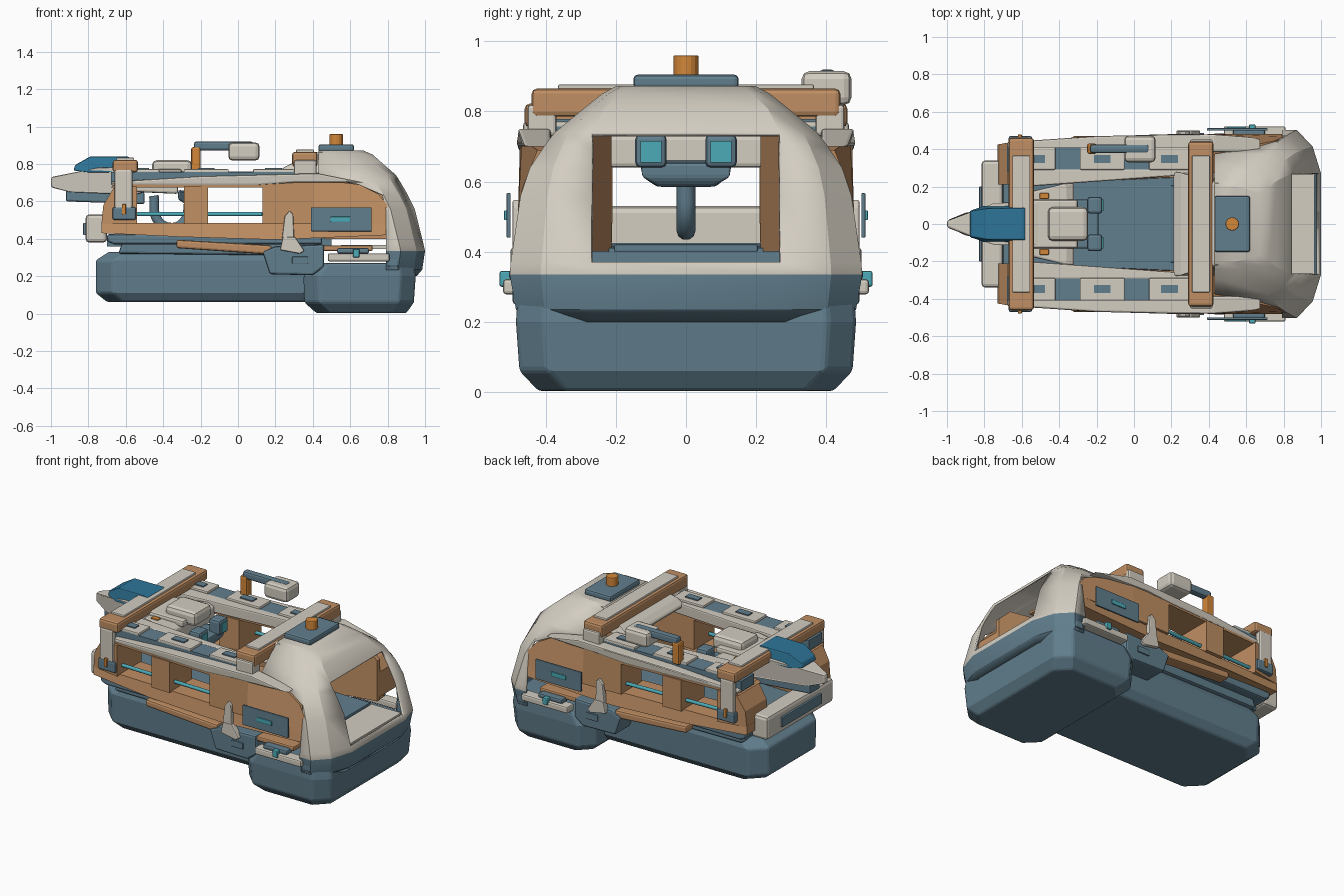
import bpy, bmesh, math
from mathutils import Vector

if "Cube" in bpy.data.objects:
    bpy.data.objects.remove(bpy.data.objects["Cube"])


def material(name, r, g, b):
    m = bpy.data.materials.new(name)
    m.diffuse_color = [((c / 255 + 0.055) / 1.055) ** 2.4 for c in (r, g, b)] + [1]
    m.use_nodes = True
    m.node_tree.nodes["Principled BSDF"].inputs["Base Color"].default_value = m.diffuse_color
    return m


WHITE = material("off_white", 211, 205, 193)
BLUE = material("slate_blue", 97, 126, 141)
BROWN = material("tan_brown", 192, 143, 99)
TEAL = material("teal", 76, 170, 183)
CANOPY = material("deep_blue", 46, 117, 152)
ORANGE = material("orange", 210, 135, 57)


def finish(name, bm, mats, bevel=0.0, seg=2):
    bmesh.ops.recalc_face_normals(bm, faces=bm.faces)
    me = bpy.data.meshes.new(name)
    bm.to_mesh(me)
    bm.free()
    ob = bpy.data.objects.new(name, me)
    bpy.context.collection.objects.link(ob)
    for m in mats:
        me.materials.append(m)
    if bevel:
        b = ob.modifiers.new("bevel", "BEVEL")
        b.width, b.segments = bevel, seg
        b.limit_method, b.angle_limit = "ANGLE", math.radians(35)
    return ob


def prism(name, pts, y0, y1, mat, bevel=0.0):
    """Side outline (x, z) spanned across y; y0 and y1 may be functions of x, z."""
    f0 = y0 if callable(y0) else lambda x, z: y0
    f1 = y1 if callable(y1) else lambda x, z: y1
    bm = bmesh.new()
    a = [bm.verts.new((x, f0(x, z), z)) for x, z in pts]
    b = [bm.verts.new((x, f1(x, z), z)) for x, z in pts]
    bm.faces.new(a)
    bm.faces.new(b[::-1])
    for i in range(len(pts)):
        j = (i + 1) % len(pts)
        bm.faces.new((a[i], b[i], b[j], a[j]))
    return finish(name, bm, [mat], bevel)


def box(name, x0, x1, y0, y1, z0, z1, mat, bevel=0.0):
    return prism(name, [(x0, z0), (x1, z0), (x1, z1), (x0, z1)], y0, y1, mat, bevel)


def sym(name, pts, half, mat, bevel=0.0):
    """Centred prism whose half width is a number or function."""
    h = half if callable(half) else lambda x, z: half
    return prism(name, pts, lambda x, z: -h(x, z), h, mat, bevel)


def tub(name, rows, c, mat, bevel=0.0):
    """Stack of outlines with cut corners; rows are (z, x0, x1, half width)."""
    bm = bmesh.new()
    rings = []
    for z, x0, x1, w in rows:
        ring = [(x0 + c, w), (x1 - c, w), (x1, w - c), (x1, c - w), (x1 - c, -w), (x0 + c, -w), (x0, c - w), (x0, w - c)]
        rings.append([bm.verts.new((x, y, z)) for x, y in ring])
    for lo, hi in zip(rings, rings[1:]):
        for i in range(8):
            bm.faces.new((lo[i], lo[(i + 1) % 8], hi[(i + 1) % 8], hi[i]))
    bm.faces.new(rings[0])
    bm.faces.new(rings[-1])
    return finish(name, bm, [mat], bevel)


def rod(name, a, b, r, mat, n=16):
    a, b = Vector(a), Vector(b)
    bm = bmesh.new()
    bmesh.ops.create_cone(bm, cap_ends=True, segments=n, radius1=r, radius2=r, depth=(b - a).length)
    bm.transform((b - a).to_track_quat("Z", "Y").to_matrix().to_4x4())
    bmesh.ops.translate(bm, verts=bm.verts, vec=(a + b) / 2)
    return finish(name, bm, [mat], 0.005)


def clamp(v):
    return max(0.0, min(1.0, v))


# Long lower hull, deck layers and rear pod
tub("lower_hull", [(.062, -.70, .44, .29), (.11, -.76, .45, .325), (.285, -.76, .45, .33), (.33, -.69, .45, .315)],
    .09, BLUE, .012)
sym("hull_deck", [(-.64, .32), (.45, .31), (.45, .375), (-.62, .38)], .345, BLUE, .012)
sym("upper_deck", [(-.70, .385), (-.66, .37), (.45, .37), (.45, .415), (-.70, .425)], .40, BLUE, .012)
tub("rear_pod", [(.002, .42, .90, .42), (.06, .355, .94, .475), (.20, .35, .95, .485), (.27, .40, .94, .48)],
    .08, BLUE, .012)
box("cabin_floor", -.7, .5, -.27, .27, .36, .41, BLUE)
box("cabin_floor_plate", -.28, .80, -.205, .205, .40, .42, BLUE, .004)
box("window_sill", .55, .965, -.28, .28, .345, .368, WHITE)

# Rear hood: stacked plan outlines (z, front x, rear x, half width), back window left open
levels = [(.20, .79, .955, .455), (.235, .79, .985, .485), (.335, .79, 1.0, .503), (.37, .79, .992, .50),
          (.56, .79, .945, .472), (.64, .77, .905, .445), (.70, .63, .87, .405), (.74, .43, .845, .375),
          (.81, .43, .765, .29), (.85, .43, .72, .24), (.872, .43, .67, .20)]
bm = bmesh.new()
rings = []
for z, xf, xr, w in levels:
    c = min(.27, w * .8)
    half = [(xf, w), (max(xf, xr - .13), w), (xr - .045, c + (w - c) * .62), (xr, c)]
    ring = half + [(x, -y) for x, y in half[::-1]]
    rings.append([bm.verts.new((x, y, z)) for x, y in ring])
for k in range(len(rings) - 1):
    for i in range(7):
        if i == 3 and .36 < levels[k][0] < .73:
            continue
        f = bm.faces.new((rings[k][i], rings[k][i + 1], rings[k + 1][i + 1], rings[k + 1][i]))
        f.material_index = 1 if levels[k][0] < .33 else 0
        f.smooth = True
bm.faces.new(rings[-1])
hood = finish("rear_hood", bm, [WHITE, BLUE])
hood.data.set_sharp_from_angle(angle=math.radians(24))
s = hood.modifiers.new("thickness", "SOLIDIFY")
s.thickness, s.offset = .016, -1
sym("hood_visor", [(.21, .735), (.46, .75), (.46, .865), (.42, .865), (.25, .785), (.21, .755)],
    lambda x, z: .28 if z < .8 else .22, WHITE, .015)
box("cabin_ceiling", .46, .62, -.21, .21, .73, .745, BROWN)
box("roof_plate", .43, .62, -.15, .15, .865, .905, BLUE, .012)
rod("roof_beacon", (.525, 0, .9), (.525, 0, .96), .036, ORANGE)


# Side wall thickness narrows to the front, and leans in beneath the hood
def inner(x, z):
    return .21 + .065 * clamp((x + .45) / .67)


def outer(x, z):
    return .425 + .035 * clamp((x + .73) / .2) + .02 * clamp((x + .5) / .9) - .4 * max(0, z - .55) * clamp((x - .35) / .3)


wall = {"sill": [(-.73, .43), (-.3, .41), (.2, .395), (.8, .42), (.8, .485), (-.73, .485)],
        "header": [(-.68, .675), (.13, .675), (.13, .70), (-.66, .69)],
        "front_pillar": [(-.73, .48), (-.54, .48), (-.54, .68), (-.66, .68), (-.72, .58)],
        "middle_pillar": [(-.29, .48), (-.16, .48), (-.16, .68), (-.29, .68)],
        "rear_panel": [(.13, .48), (.40, .48), (.40, .72), (.13, .70)],
        "hood_panel": [(.40, .48), (.8, .48), (.8, .58), (.75, .64), (.65, .69), (.40, .72)]}

for sgn, side in ((-1, "right"), (1, "left")):
    def p(name, pts, a, b, mat, bevel=0.0):
        fa = a if callable(a) else lambda x, z: a
        fb = b if callable(b) else lambda x, z: b
        return prism(f"{side}_{name}", pts, lambda x, z: sgn * fa(x, z), lambda x, z: sgn * fb(x, z), mat, bevel)

    def q(name, x0, x1, y0, y1, z0, z1, mat, bevel=0.0):
        return p(name, [(x0, z0), (x1, z0), (x1, z1), (x0, z1)], y0, y1, mat, bevel)

    # Brown side walls with two openings, and the cabin liner
    for n, pts in wall.items():
        p("wall_" + n, pts, inner, outer, BROWN)
    p("cabin_liner", [(.46, .40), (.80, .40), (.80, .66), (.72, .735), (.46, .735)],
      lambda x, z: .212 + .06 * clamp((x - .46) / .3), .30, BROWN)
    rod(side + "_window_rail", (-.57, sgn * .40, .532), (.13, sgn * .42, .532), .012, TEAL, 8)
    # Upper rails and deck strip
    top = [(-.68, .685), (.1, .685), (.3, .70), (.68, .70), (.43, .75), (.2, .745), (-.2, .735), (-.68, .705)]
    p("outer_rail", top, .385, lambda x, z: outer(x, .5) + .004 - .08 * max(0, x - .4), WHITE, .01)
    p("inner_rail", [(-.6, .69), (.3, .69), (.3, .76), (-.6, .76)], lambda x, z: inner(x, z) - .012, .293, WHITE, .008)
    q("deck_strip", -.68, .3, .28, .41, .69, .757, BLUE)
    for i, (x0, x1, xm) in enumerate(((-.56, -.42, -.52), (-.29, -.05, -.17), (.08, .3, .19))):
        q(f"deck_pad_{i}", x0, x1, .29, .41, .75, .772, WHITE, .006)
        q(f"pad_inlay_{i}", xm - .045, xm + .045, .325, .37, .77, .779, BLUE)
    # Door panel with handle
    q("door_panel", .39, .715, .50, .512, .44, .567, BLUE, .003)
    q("door_handle", .495, .60, .51, .519, .49, .518, TEAL, .003)
    # Skid, stirrup, fin and running board
    p("skid", [(-.33, .35), (.18, .315), (.18, .365), (-.33, .395)], .39, .47, BROWN, .012)
    p("stirrup", [(.13, .33), (.17, .21), (.40, .205), (.46, .25), (.46, .37), (.2, .36)], .32, .478, BLUE, .012)
    q("stirrup_plate", .29, .375, .475, .487, .265, .305, BLUE, .004)
    p("fin", [(.235, .40), (.25, .52), (.275, .55), (.295, .53), (.30, .40)], .465, .495, WHITE, .006)
    p("fin_foot", [(.225, .34), (.24, .41), (.305, .41), (.355, .335), (.33, .32)], .46, .50, WHITE, .006)
    q("lower_trim", .33, .72, .38, .462, .335, .365, BROWN, .008)
    q("step_block", .53, .70, .44, .505, .32, .35, BLUE, .01)
    q("running_board", .48, .81, .45, .522, .278, .322, WHITE, .01)
    q("board_knob", .615, .65, .49, .532, .30, .345, TEAL, .006)
    q("board_clip", .80, .86, .46, .495, .25, .335, BLUE, .01)
    # Front posts and rear bar brackets
    q("front_post", -.66, -.565, .425, .465, .55, .77, WHITE, .01)
    q("post_box", -.67, -.545, .42, .47, .50, .57, BLUE, .01)
    q("post_latch", -.62, -.60, .46, .478, .53, .585, ORANGE, .003)
    q("bar_bracket", .30, .42, .37, .452, .73, .82, WHITE, .01)
    # Eyes and turret details
    q("eye_housing", -.25, -.17, .055, .145, .64, .735, BLUE, .015)
    q("eye_lens", -.172, -.164, .07, .13, .655, .716, TEAL)
    q("turret_stud", -.505, -.455, .135, .165, .735, .758, ORANGE, .004)

# Crossbars with pale top strips
for n, x0, x1, w, z0, z1 in (("front", -.67, -.535, .46, .755, .822), ("rear", .29, .425, .44, .785, .865)):
    box(n + "_crossbar", x0, x1, -w, w, z0, z1, BROWN, .014)
    box(n + "_crossbar_strip", x0 + .02, x1 - .02, -.365, .365, z1 - .01, z1 + .012, WHITE, .005)

# Front block
box("front_block", -.815, -.70, -.34, .34, .38, .53, WHITE, .02)
box("front_block_plate", -.828, -.81, -.2, .2, .42, .485, BLUE, .004)

# Pointed nose with canopy and underside
sym("nose", [(-1, .675), (-.9, .65), (-.55, .635), (-.5, .65), (-.5, .77), (-.6, .785), (-.75, .78), (-1, .73)],
    lambda x, z: .018 + .1 * clamp((x + 1) / .2), WHITE, .012)
sym("nose_underside", [(-.92, .60), (-.5, .585), (-.5, .65), (-.92, .66)],
    lambda x, z: .05 + .04 * clamp((x + .92) / .15), BLUE, .01)
sym("canopy", [(-.88, .765), (-.80, .755), (-.56, .755), (-.56, .80), (-.585, .84), (-.79, .84), (-.87, .795)],
    lambda x, z: .07 if x < -.86 else (.085 if z > .83 else .102), CANOPY, .008)

# Turret body, head and curved neck
sym("turret_base", [(-.55, .65), (-.32, .64), (-.32, .73), (-.36, .75), (-.55, .75)],
    lambda x, z: .175 + .05 * clamp((x + .55) / .2), WHITE, .012)
box("turret_block", -.55, -.30, -.13, .13, .73, .772, WHITE, .012)
box("turret_cap", -.46, -.245, -.09, .09, .73, .82, WHITE, .025)
sym("head", [(-.32, .61), (-.28, .585), (-.21, .585), (-.19, .61), (-.19, .655), (-.32, .66)],
    lambda x, z: .13 if z > .6 else .08, BLUE, .01)
cu = bpy.data.curves.new("neck_tube", "CURVE")
cu.dimensions, cu.bevel_depth, cu.bevel_resolution, cu.use_fill_caps = "3D", .027, 3, True
sp = cu.splines.new("BEZIER")
path = [(-.26, .61), (-.29, .49), (-.36, .46), (-.43, .50), (-.45, .63)]
sp.bezier_points.add(len(path) - 1)
for bp, (x, z) in zip(sp.bezier_points, path):
    bp.co = (x, 0, z)
    bp.handle_left_type = bp.handle_right_type = "AUTO"
cu.materials.append(BLUE)
bpy.context.collection.objects.link(bpy.data.objects.new("neck_tube", cu))

# Periscope on the left rail
box("periscope_post", -.25, -.2, .375, .43, .75, .89, ORANGE, .01)
box("periscope_arm", -.235, .08, .38, .425, .872, .92, BLUE, .012)
box("periscope_head", -.052, .115, .33, .472, .818, .915, WHITE, .022)
